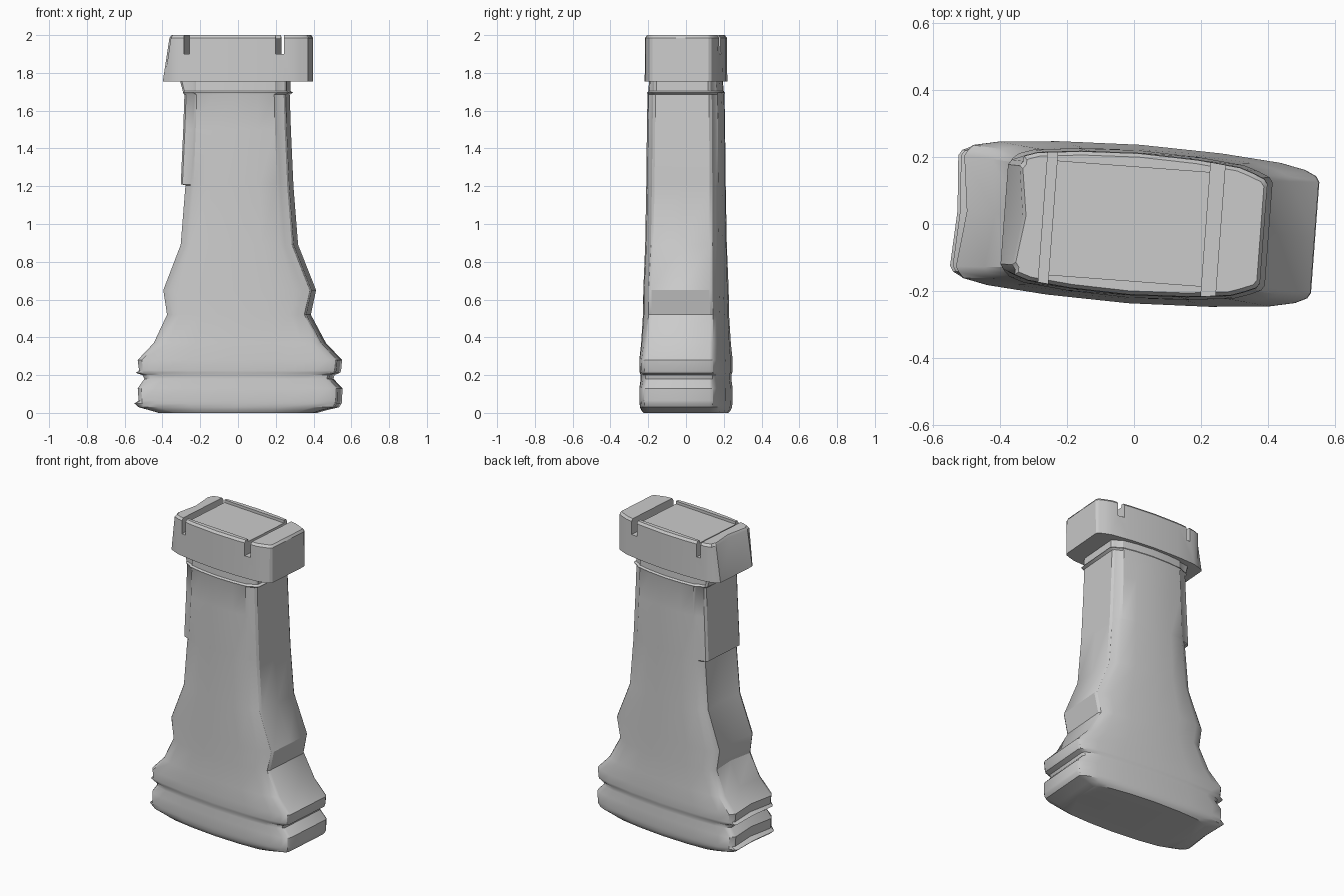
import bpy, bmesh, math
from mathutils import Matrix, Vector

if "Cube" in bpy.data.objects:
    bpy.data.objects.remove(bpy.data.objects["Cube"])

TURN = Matrix.Rotation(math.radians(-4.3), 4, 'Z')   # whole piece is slightly turned


def section(hw, hd, inset=0.0, dent=0.0):
    """Bow-sided block outline; the -x end can be pushed in."""
    half = [(hw, 0), (hw, .70), (hw - .01, .77), (hw - .045, .84),
            (.78 * hw, .905), (.45 * hw, .968), (0, 1)]
    q = [(x, y * hd) for x, y in half]
    pts = q + [(-x, y) for x, y in q[-2::-1]]
    pts += [(x, -y) for x, y in pts[-2:0:-1]]
    out = []
    for x, y in pts:
        if x < -hw + .02:
            x += inset + (dent if y == 0 else 0)
        out.append((x, y))
    return out


def finish(name, bm, smooth=True):
    bmesh.ops.recalc_face_normals(bm, faces=bm.faces)
    bm.transform(TURN)
    me = bpy.data.meshes.new(name)
    bm.to_mesh(me)
    bm.free()
    ob = bpy.data.objects.new(name, me)
    bpy.context.collection.objects.link(ob)
    return ob


def loft(name, rings):
    """rings: (z, half width, half depth, end inset, end dent)."""
    bm = bmesh.new()
    loops = [[bm.verts.new((x, y, z)) for x, y in section(*r)] for z, *r in rings]
    n = len(loops[0])
    for a, b in zip(loops, loops[1:]):
        for i in range(n):
            j = (i + 1) % n
            bm.faces.new((a[i], a[j], b[j], b[i]))
    bm.faces.new(loops[0][::-1])
    bm.faces.new(loops[-1])
    return finish(name, bm)


def box(name, lo, hi):
    lo, hi = Vector(lo), Vector(hi)
    bm = bmesh.new()
    bmesh.ops.create_cube(bm, size=1, matrix=Matrix.Translation((lo + hi) / 2)
                          @ Matrix.Diagonal((*(hi - lo), 1)))
    return finish(name, bm)


def shade(ob, deg):
    bpy.ops.object.select_all(action='DESELECT')
    ob.select_set(True)
    bpy.context.view_layer.objects.active = ob
    bpy.ops.object.shade_smooth_by_angle(angle=math.radians(deg))


# Base, waist, shaft and neck; the left end is cut back below z = 1.21
body = loft("tower_body", [
    (.00, .41, .218, 0, 0), (.012, .45, .228, 0, 0), (.03, .525, .234, .01, .01),
    (.05, .538, .236, 0, .01), (.065, .54, .237, .025, .02), (.13, .542, .237, .022, .02),
    (.18, .495, .231, .01, .02), (.20, .50, .231, .005, .02), (.212, .53, .235, 0, .01),
    (.225, .535, .236, .022, .02), (.28, .54, .237, .02, .02), (.37, .455, .230, .02, .02),
    (.52, .375, .223, .01, .02), (.65, .403, .220, .018, .02), (.89, .308, .213, .015, .02),
    (1.205, .283, .208, .015, .02), (1.21, .283, .208, -.01, 0), (1.50, .27, .205, -.01, 0),
    (1.685, .264, .202, -.01, 0), (1.695, .282, .204, 0, 0), (1.705, .268, .196, -.015, 0),
    (1.76, .268, .194, -.03, 0)])
shade(body, 32)

# Battlement head with a sloping left end
head = loft("battlement", [
    (1.755, .388, .213, 0, 0), (1.985, .388, .211, .035, .02), (2.0, .378, .200, .035, .02)])

# Two slots across the top and a shallow sunk centre
cutters = [box("slot_left", (-.272, -.3, 1.9), (-.243, .3, 2.1)),
           box("slot_right", (.215, -.3, 1.9), (.258, .3, 2.1)),
           box("sunk_top", (-.25, -.17, 1.982), (.225, .17, 2.1))]
bpy.context.view_layer.objects.active = head
for c in cutters:
    m = head.modifiers.new(c.name, 'BOOLEAN')
    m.operation, m.solver, m.object = 'DIFFERENCE', 'EXACT', c
    bpy.ops.object.modifier_apply(modifier=m.name)
for c in cutters:
    bpy.data.objects.remove(c, do_unlink=True)
shade(head, 32)
